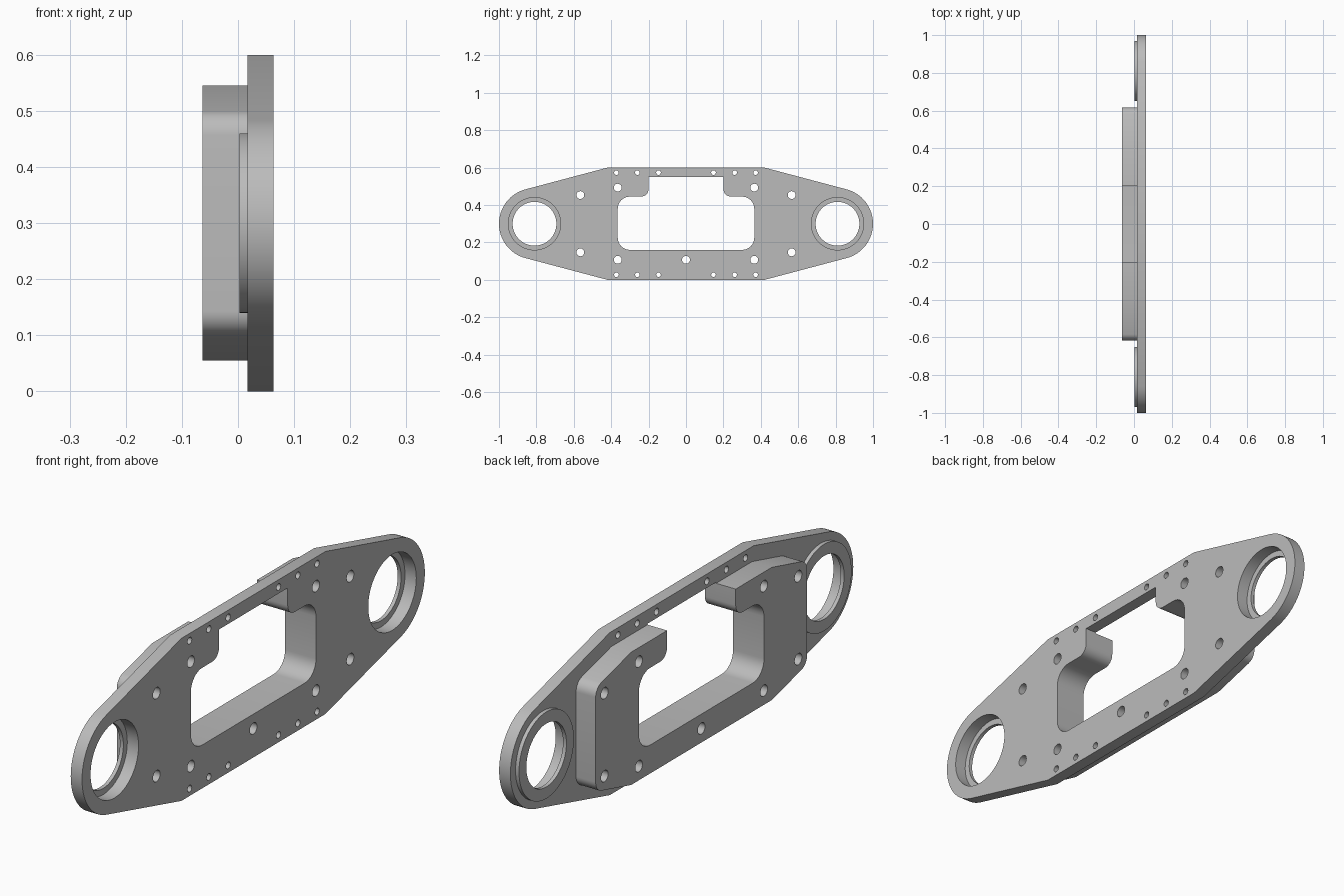
import bpy, bmesh
from math import sin, cos, radians, tan
from mathutils import Vector, Matrix

cube = bpy.data.objects.get("Cube")
if cube:
    bpy.data.objects.remove(cube, do_unlink=True)

metal = bpy.data.materials.new("plain grey metal")
metal.use_nodes = True
grey = (0.5, 0.5, 0.5, 1)
metal.diffuse_color = grey
metal.node_tree.nodes["Principled BSDF"].inputs["Base Color"].default_value = grey

MID = 0.3       # height of the long axis
BORE_Y = 0.81   # distance of each bearing bore from the centre


def arc(cy, cz, r, start, end, steps):
    """Points of an arc in the side plane (degrees)."""
    angles = [radians(start + (end - start) * i / steps) for i in range(steps + 1)]
    return [(cy + r * cos(a), cz + r * sin(a)) for a in angles]


def circle(cy, cz, r, sides=24):
    return arc(cy, cz, r, 0, 360, sides)[:-1]


def rounded(corners, steps=8):
    """Closed outline from (y, z, fillet radius) corners."""
    out = []
    for i, (y, z, r) in enumerate(corners):
        p = Vector((y, z))
        if r == 0:
            out.append(p)
            continue
        a = (Vector(corners[i - 1][:2]) - p).normalized()
        b = (Vector(corners[(i + 1) % len(corners)][:2]) - p).normalized()
        half = a.angle(b) / 2
        centre = p + (a + b).normalized() * (r / sin(half))
        start = p + a * (r / tan(half)) - centre
        end = p + b * (r / tan(half)) - centre
        sweep = start.angle(end)
        for k in range(steps + 1):
            t = k / steps
            out.append(centre + (start * sin((1 - t) * sweep) + end * sin(t * sweep)) / sin(sweep))
    return out


def mirrored(half):
    """Complete a symmetric corner list from its +y half."""
    return half + [(-y, z, r) for y, z, r in reversed(half)]


def slab(name, outlines, x0, x1):
    """Extrude an outline with holes from x0 to x1."""
    curve = bpy.data.curves.new(name, 'CURVE')
    curve.dimensions = '2D'
    curve.fill_mode = 'BOTH'
    curve.extrude = (x1 - x0) / 2
    for pts in outlines:
        spline = curve.splines.new('POLY')
        spline.points.add(len(pts) - 1)
        for point, (y, z) in zip(spline.points, pts):
            point.co = (y, z, 0, 1)
        spline.use_cyclic_u = True
    helper = bpy.data.objects.new(name + "_profile", curve)
    bpy.context.scene.collection.objects.link(helper)
    graph = bpy.context.evaluated_depsgraph_get()
    mesh = bpy.data.meshes.new_from_object(helper.evaluated_get(graph))
    bpy.data.objects.remove(helper, do_unlink=True)

    # profile axes (u, v, depth) become world (y, z, x)
    mesh.transform(Matrix(((0, 0, 1, (x0 + x1) / 2), (1, 0, 0, 0),
                           (0, 1, 0, 0), (0, 0, 0, 1))))
    bm = bmesh.new()
    bm.from_mesh(mesh)
    bmesh.ops.remove_doubles(bm, verts=bm.verts, dist=0.0001)
    bmesh.ops.recalc_face_normals(bm, faces=bm.faces)
    bm.to_mesh(mesh)
    bm.free()
    mesh.materials.clear()
    mesh.materials.append(metal)
    obj = bpy.data.objects.new(name, mesh)
    bpy.context.scene.collection.objects.link(obj)
    bpy.ops.object.select_all(action='DESELECT')
    obj.select_set(True)
    bpy.context.view_layer.objects.active = obj
    bpy.ops.object.shade_smooth_by_angle(angle=radians(30))
    return obj


# Bolt holes shared by plate and block, and small holes along the plate rims
bolts = [circle(0, 0.107, 0.021)]
rim_holes = []
for s in (-1, 1):
    for y, dz in ((0.365, 0.193), (0.565, 0.153)):
        bolts += [circle(s * y, MID + dz, 0.021), circle(s * y, MID - dz, 0.021)]
    for y in (0.147, 0.26, 0.372):
        rim_holes += [circle(s * y, MID + t * 0.273, 0.0125, 16) for t in (-1, 1)]

# Stepped window: wide lower pocket and a narrower notch above
pocket = [(0.365, 0.16, 0.065), (0.365, 0.445, 0.065), (0.2, 0.445, 0.04)]
window = rounded(mirrored(pocket + [(0.2, 0.549, 0)]))

# Main plate with round ends
tangent = 75.3
outline = (arc(BORE_Y, MID, 0.19, -tangent, tangent, 32)
           + [(0.42, 0.6), (-0.42, 0.6)]
           + arc(-BORE_Y, MID, 0.19, 180 - tangent, 180 + tangent, 32)
           + [(-0.42, 0), (0.42, 0)])
bores = [circle(s * BORE_Y, MID, 0.14, 64) for s in (-1, 1)]
slab("main_plate", [outline, window] + bores + bolts + rim_holes, 0.017, 0.063)

# Thick U-shaped backing block, open at the notch
block = mirrored([(0.41, 0.055, 0), (0.617, 0.109, 0.045), (0.617, 0.491, 0.045),
                  (0.41, 0.545, 0), (0.2, 0.545, 0)] + pocket[::-1])
slab("backing_block", [rounded(block)] + bolts, -0.063, 0.017)

# Retaining lips behind the bearing bores
for side, s in (("right", -1), ("left", 1)):
    slab("bearing_lip_" + ("back" if s > 0 else "front"),
         [circle(s * BORE_Y, MID, 0.16, 64), circle(s * BORE_Y, MID, 0.117, 64)],
         0.003, 0.017)
